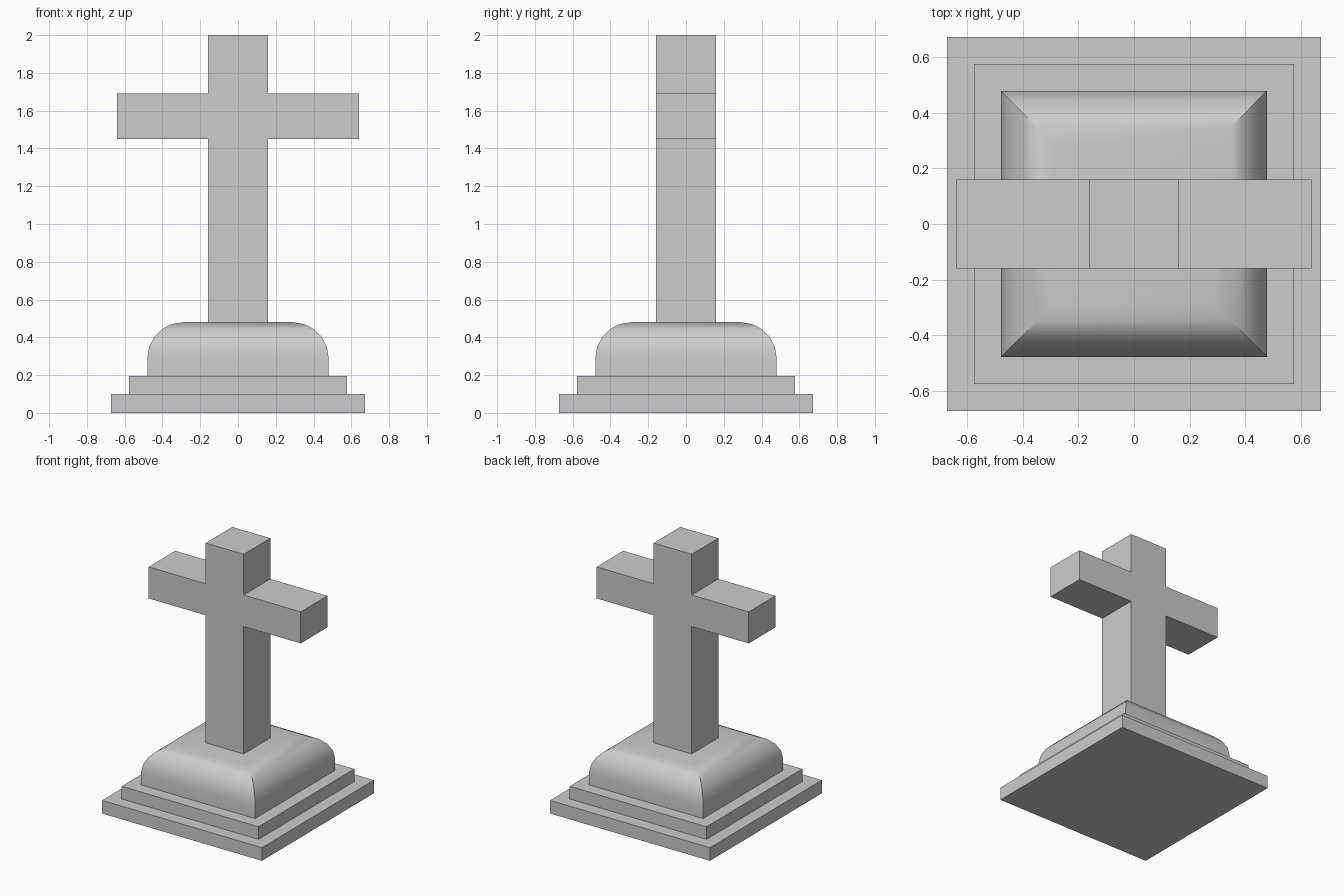
import bpy, bmesh, math

if "Cube" in bpy.data.objects:
    bpy.data.objects.remove(bpy.data.objects["Cube"])


def finish(name, bm, smooth=False):
    bmesh.ops.recalc_face_normals(bm, faces=bm.faces)
    mesh = bpy.data.meshes.new(name)
    bm.to_mesh(mesh)
    bm.free()
    obj = bpy.data.objects.new(name, mesh)
    bpy.context.collection.objects.link(obj)
    if smooth:
        bpy.ops.object.select_all(action='DESELECT')
        obj.select_set(True)
        bpy.context.view_layer.objects.active = obj
        bpy.ops.object.shade_smooth_by_angle(angle=math.radians(30))
    return obj


def square_stack(name, profile, smooth=False):
    """Loft square rings given as (half width, height), capped at both ends."""
    bm = bmesh.new()
    rings = [[bm.verts.new((sx * h, sy * h, z))
              for sx, sy in ((-1, -1), (1, -1), (1, 1), (-1, 1))]
             for h, z in profile]
    for low, high in zip(rings, rings[1:]):
        for i in range(4):
            j = (i + 1) % 4
            bm.faces.new((low[i], low[j], high[j], high[i]))
    bm.faces.new(rings[0][::-1])
    bm.faces.new(rings[-1])
    return finish(name, bm, smooth)


# Two square steps
square_stack("lower_step", [(0.673, 0), (0.673, 0.1)])
square_stack("upper_step", [(0.576, 0.1), (0.576, 0.196)])

# Plinth with rounded shoulders
radius, centre = 0.19, 0.29
shoulder = [(centre + radius * math.cos(math.radians(a)),
             centre + radius * math.sin(math.radians(a)))
            for a in range(0, 91, 18)]
square_stack("rounded_plinth", [(0.48, 0.196)] + shoulder, smooth=True)

# Cross: mirrored outline extruded front to back
half = [(0.16, 0.48), (0.16, 1.45), (0.64, 1.45),
        (0.64, 1.69), (0.16, 1.69), (0.16, 2.0)]
outline = half + [(-x, z) for x, z in reversed(half)]
bm = bmesh.new()
face = bm.faces.new([bm.verts.new((x, -0.16, z)) for x, z in outline])
result = bmesh.ops.extrude_face_region(bm, geom=[face], use_keep_orig=True)
bmesh.ops.translate(bm, vec=(0, 0.32, 0),
                    verts=[v for v in result["geom"] if isinstance(v, bmesh.types.BMVert)])
finish("cross", bm)
